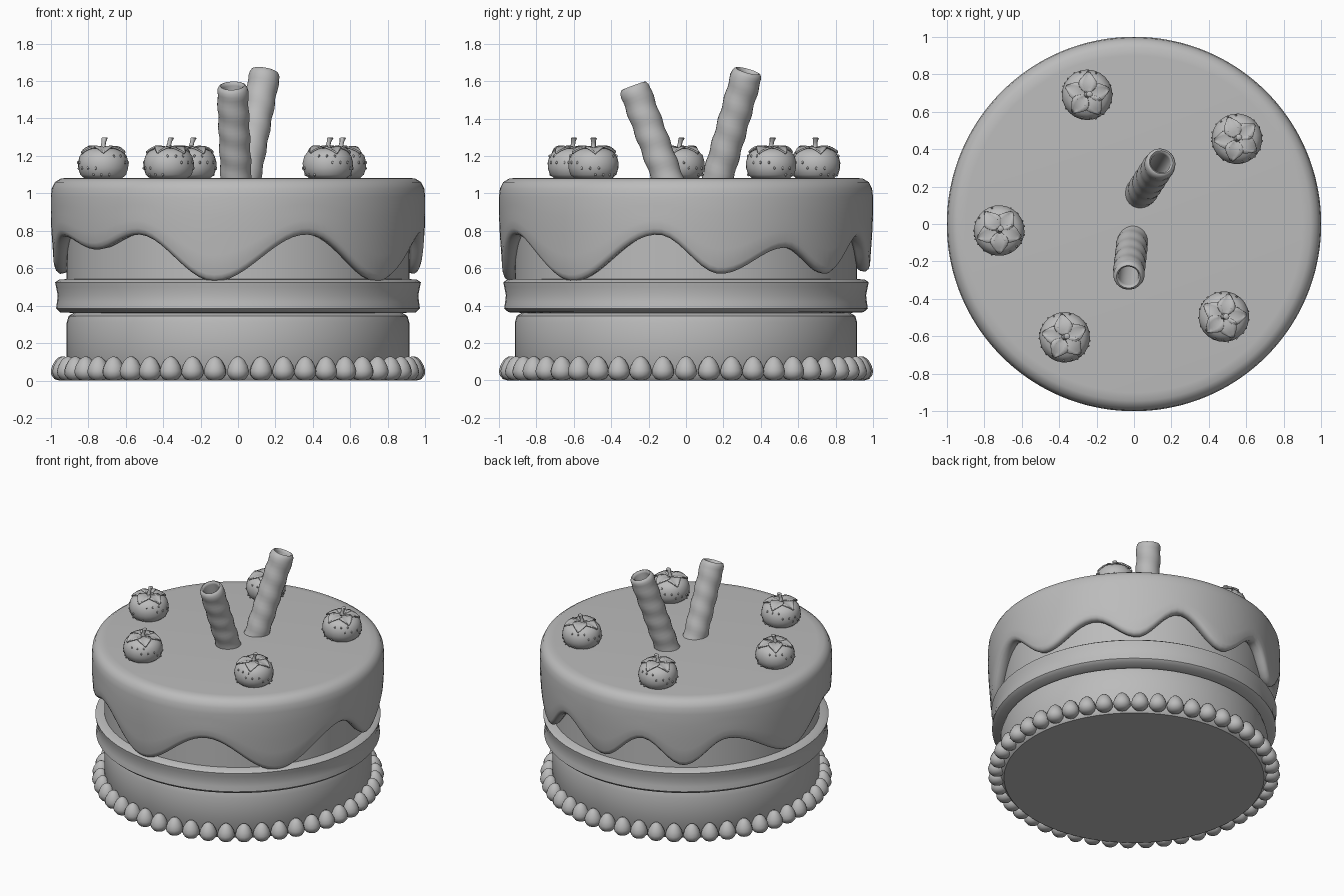
import bpy, bmesh, math
from math import sin, cos, pi, radians
from mathutils import Vector, Matrix

cube = bpy.data.objects.get("Cube")
if cube:
    bpy.data.objects.remove(cube, do_unlink=True)

grey = bpy.data.materials.new("plain_grey")
grey.use_nodes = True
grey.diffuse_color = (0.5, 0.5, 0.5, 1)
grey.node_tree.nodes["Principled BSDF"].inputs["Base Color"].default_value = grey.diffuse_color


def place(name, mesh, loc=(0, 0, 0), rot=(0, 0, 0)):
    ob = bpy.data.objects.new(name, mesh)
    ob.location, ob.rotation_euler = loc, rot
    bpy.context.collection.objects.link(ob)
    return ob


def finish(name, bm, angle=40):
    bmesh.ops.recalc_face_normals(bm, faces=bm.faces)
    mesh = bpy.data.meshes.new(name)
    bm.to_mesh(mesh)
    bm.free()
    mesh.materials.append(grey)
    mesh.shade_smooth()
    mesh.set_sharp_from_angle(angle=radians(angle))
    return mesh


def loft(name, rings, angle=40):
    """Skin closed rings of points and cap both ends."""
    bm = bmesh.new()
    loops = [[bm.verts.new(p) for p in ring] for ring in rings]
    for a, b in zip(loops, loops[1:]):
        for i in range(len(a)):
            j = (i + 1) % len(a)
            bm.faces.new((a[i], a[j], b[j], b[i]))
    bm.faces.new(loops[0])
    bm.faces.new(loops[-1])
    return finish(name, bm, angle)


def lathe(name, profile, sides=64, angle=40):
    return loft(name, [[(r * sin(2 * pi * i / sides), -r * cos(2 * pi * i / sides), z)
                        for i in range(sides)] for r, z in profile], angle)


# Cake layers and the cream band between them
place("lower_layer", lathe("lower_layer", [
    (0.89, 0), (0.915, 0.03), (0.915, 0.31), (0.905, 0.345), (0.88, 0.36)]))
place("cream_band", lathe("cream_band", [
    (0.85, 0.36), (0.95, 0.365), (0.972, 0.385), (0.967, 0.42), (0.963, 0.455),
    (0.972, 0.5), (0.977, 0.525), (0.955, 0.54), (0.85, 0.545)]))
place("upper_layer", lathe("upper_layer", [(0.915, 0.535), (0.915, 1.0)]))

# Icing: crests and drips of the lower edge as (degrees from front, height)
drips = [(-7.5, 0.53), (22, 0.78), (51, 0.53), (81, 0.78), (101, 0.57), (123, 0.71),
         (141, 0.57), (159, 0.77), (179, 0.58), (197, 0.77), (214, 0.58), (232, 0.77),
         (263, 0.57), (288, 0.77), (309, 0.70), (327, 0.78), (352.5, 0.53)]


def edge_height(deg):
    if deg > 352.5:
        deg -= 360
    for (a, za), (b, zb) in zip(drips, drips[1:]):
        if a <= deg <= b:
            return za + (zb - za) * (1 - cos(pi * (deg - a) / (b - a))) / 2


def icing_column(deg):
    low = edge_height(deg)
    col = [(0.9, 1.083), (0.945, 1.08), (0.978, 1.06), (0.995, 1.025), (1.0, 0.98)]
    out = 1.0
    for t in (0.25, 0.5, 0.75, 1):
        z = 0.98 + (low + 0.035 - 0.98) * t
        out = 1.0 - 0.07 * max(0, 0.85 - z)
        col.append((out, z))
    col += [(out - 0.008, low + 0.014), (out - 0.025, low),
            (0.93, low + 0.005), (0.9, low + 0.03)]
    return col


steps = 144
columns = [icing_column(360 * i / steps) for i in range(steps)]
place("icing", loft("icing", [
    [(c[k][0] * sin(2 * pi * i / steps), -c[k][0] * cos(2 * pi * i / steps), c[k][1])
     for i, c in enumerate(columns)] for k in range(len(columns[0]))], 60))

# Ring of piped cream drops around the foot
drop = lathe("cream_drop", [(0.012, 0), (0.04, 0.008), (0.057, 0.03), (0.06, 0.052),
                            (0.052, 0.08), (0.036, 0.108), (0.018, 0.124), (0.005, 0.129)], 14, 80)
for i in range(48):
    a = 2 * pi * i / 48
    place("cream_drop", drop, (0.94 * sin(a), -0.94 * cos(a), 0), (0, 0, a))

# Strawberry parts
berry_profile = [(0.10, 0), (0.123, 0.02), (0.134, 0.055), (0.135, 0.085),
                 (0.126, 0.12), (0.105, 0.145), (0.07, 0.16), (0.02, 0.163)]
berry = lathe("berry", berry_profile, 24, 80)

bm = bmesh.new()
for i in range(26):
    row = i % 4 + 1
    (r, z), a = berry_profile[row], i * 2.4
    spot = Matrix.Translation((r * cos(a), r * sin(a), z)) @ Matrix.Diagonal((1, 1, 1.5, 1))
    bmesh.ops.create_icosphere(bm, subdivisions=1, radius=0.006, matrix=spot)
seeds = finish("berry_seeds", bm, 80)

bm = bmesh.new()
for k in range(5):
    turn = Matrix.Rotation(2 * pi * k / 5, 3, 'Z')
    rows = []
    for n in range(8):
        t = n / 7
        half = 0.004 + 0.044 * sin(pi * t ** 0.85)
        height = 0.166 + 0.012 * sin(pi * t) - 0.022 * t * t + 0.003 * (k % 2)
        rows.append([bm.verts.new(turn @ Vector((0.008 + 0.115 * t, half * s,
                                                 height - 0.008 * (1 - abs(s)))))
                     for s in (-1, -0.5, 0, 0.5, 1)])
    for a, b in zip(rows, rows[1:]):
        for i in range(4):
            bm.faces.new((a[i], b[i], b[i + 1], a[i + 1]))
leaves = finish("berry_leaves", bm, 60)

stem = loft("berry_stem", [
    [(lean + r * cos(pi * i / 4), r * sin(pi * i / 4), z) for i in range(8)]
    for lean, r, z in ((0, 0.02, 0.155), (0, 0.013, 0.175), (0.006, 0.012, 0.195),
                       (0.013, 0.017, 0.215), (0.014, 0.012, 0.219))], 50)

berries = [(-0.25, 0.69, 15), (0.55, 0.455, 40), (-0.72, -0.035, 55),
           (-0.37, -0.605, 25), (0.48, -0.495, 5)]
for x, y, deg in berries:
    for name, mesh in (("berry", berry), ("berry_seeds", seeds),
                       ("berry_leaves", leaves), ("berry_stem", stem)):
        ob = place(name, mesh, (x, y, 1.08), (0, 0, radians(deg)))
        if name == "berry_leaves":
            thick = ob.modifiers.new("thickness", 'SOLIDIFY')
            thick.thickness = 0.008


# Hollow rolled wafers with a shallow spiral ridge
def wafer(name, base, top):
    base, top = Vector(base), Vector(top)
    axis = top - base
    length, sides = axis.length, 24

    def ring(r, z, ridge=0.0):
        return [((r + ridge * sin(2 * pi * i / sides + z * 50)) * cos(2 * pi * i / sides),
                 (r + ridge * sin(2 * pi * i / sides + z * 50)) * sin(2 * pi * i / sides), z)
                for i in range(sides)]

    body = [ring(0.083, (length - 0.04) * n / 24, 0.003) for n in range(25)]
    rim = [ring(0.081, length - 0.02), ring(0.072, length - 0.003), ring(0.064, length),
           ring(0.056, length - 0.006), ring(0.053, length - 0.02), ring(0.053, length - 0.4)]
    ob = place(name, loft(name, body + rim, 50), base)
    ob.rotation_euler = axis.to_track_quat('Z', 'Y').to_euler()


wafer("front_wafer", (-0.008, -0.08, 1.03), (-0.03, -0.282, 1.575))
wafer("back_wafer", (0.03, 0.155, 1.03), (0.145, 0.33, 1.655))
